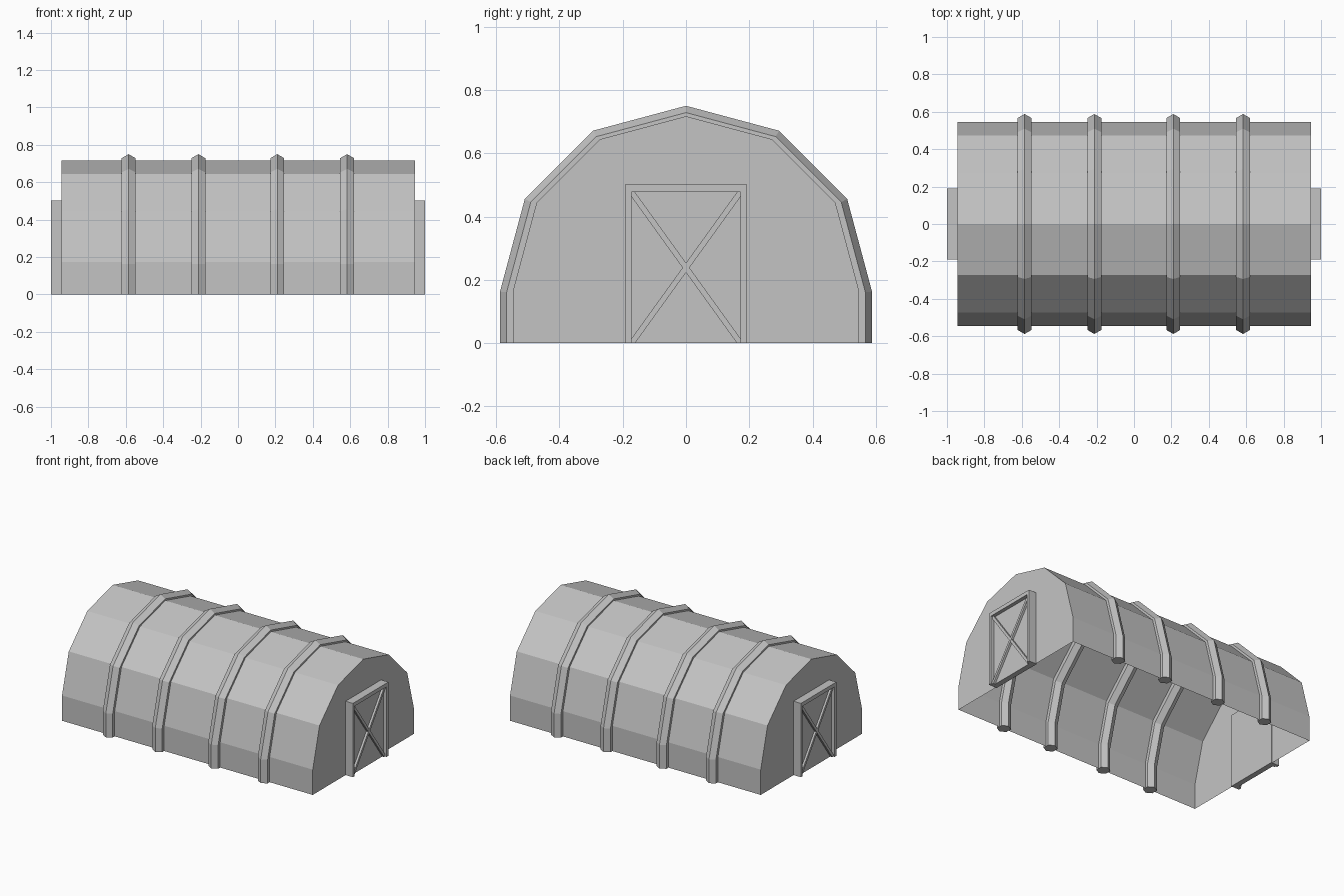
import bpy, bmesh
from math import cos, sin, pi

cube = bpy.data.objects.get("Cube")
if cube:
    bpy.data.objects.remove(cube, do_unlink=True)

grey = bpy.data.materials.new("light_grey")
grey.use_nodes = True
colour = (0.55, 0.55, 0.55, 1)
grey.diffuse_color = colour
grey.node_tree.nodes["Principled BSDF"].inputs["Base Color"].default_value = colour


def make_object(name, bm):
    bmesh.ops.recalc_face_normals(bm, faces=bm.faces)
    mesh = bpy.data.meshes.new(name)
    bm.to_mesh(mesh)
    bm.free()
    mesh.materials.append(grey)
    obj = bpy.data.objects.new(name, mesh)
    bpy.context.collection.objects.link(obj)
    return obj


def arch(radius, spring):
    """Half-round arch of six facets on short upright legs, as (y, z) points."""
    curve = [(radius * cos(i * pi / 6), spring + radius * sin(i * pi / 6)) for i in range(7)]
    return [(radius, 0)] + curve + [(-radius, 0)]


def bridge(bm, a, b):
    for i in range(len(a) - 1):
        bm.faces.new((a[i], a[i + 1], b[i + 1], b[i]))


def prism(name, points, x0, x1):
    """Solid made by extruding a (y, z) outline along x."""
    bm = bmesh.new()
    a, b = [[bm.verts.new((x, y, z)) for y, z in points] for x in (x0, x1)]
    bm.faces.new(a)
    bm.faces.new(b)
    bridge(bm, a + a[:1], b + b[:1])
    return make_object(name, bm)


# Hall shell: faceted vault with two end walls, open underneath
radius, half_length = 0.545, 0.945
bm = bmesh.new()
ends = [[bm.verts.new((x, y, z)) for y, z in arch(radius, 0.172)]
        for x in (-half_length, half_length)]
bridge(bm, *ends)
for end in ends:
    bm.faces.new(end)
make_object("hall_shell", bm)

# Hexagonal ribs that follow the vault and pass through its skin
rib_size = 0.043
for n, x in enumerate((-0.585, -0.212, 0.21, 0.583)):
    bm = bmesh.new()
    strands = []
    for k in range(6):
        angle = k * pi / 3
        path = arch(radius + rib_size * cos(angle), 0.162)
        strands.append([bm.verts.new((x + rib_size * sin(angle), y, z)) for y, z in path])
    for k in range(6):
        bridge(bm, strands[k], strands[(k + 1) % 6])
    for tip in (0, -1):
        bm.faces.new([s[tip] for s in strands])
    make_object(f"rib_{n + 1}", bm)

# Doors on both ends: surround, recessed panel and crossed braces
W, H = 0.191, 0.503      # outside of the surround
w, h = 0.172, 0.477      # opening
dy, dz = 0.011, 0.015    # brace width along each edge
surround = [(-W, 0), (-W, H), (W, H), (W, 0), (w, 0), (w, h), (-w, h), (-w, 0)]
panel = [(-w, 0), (-w, h), (w, h), (w, 0)]
brace = [(-w, 0), (-w + dy, 0), (w, h - dz), (w, h), (w - dy, h), (-w, dz)]
for side, label in ((1, "left"), (-1, "right")):
    inner = side * 0.938
    prism(f"{label}_door_surround", surround, inner, side)
    prism(f"{label}_door_panel", panel, inner, side * 0.975)
    prism(f"{label}_door_brace_rising", brace, side * 0.97, side * 0.99)
    prism(f"{label}_door_brace_falling", [(-y, z) for y, z in brace],
          side * 0.97, side * 0.989)
